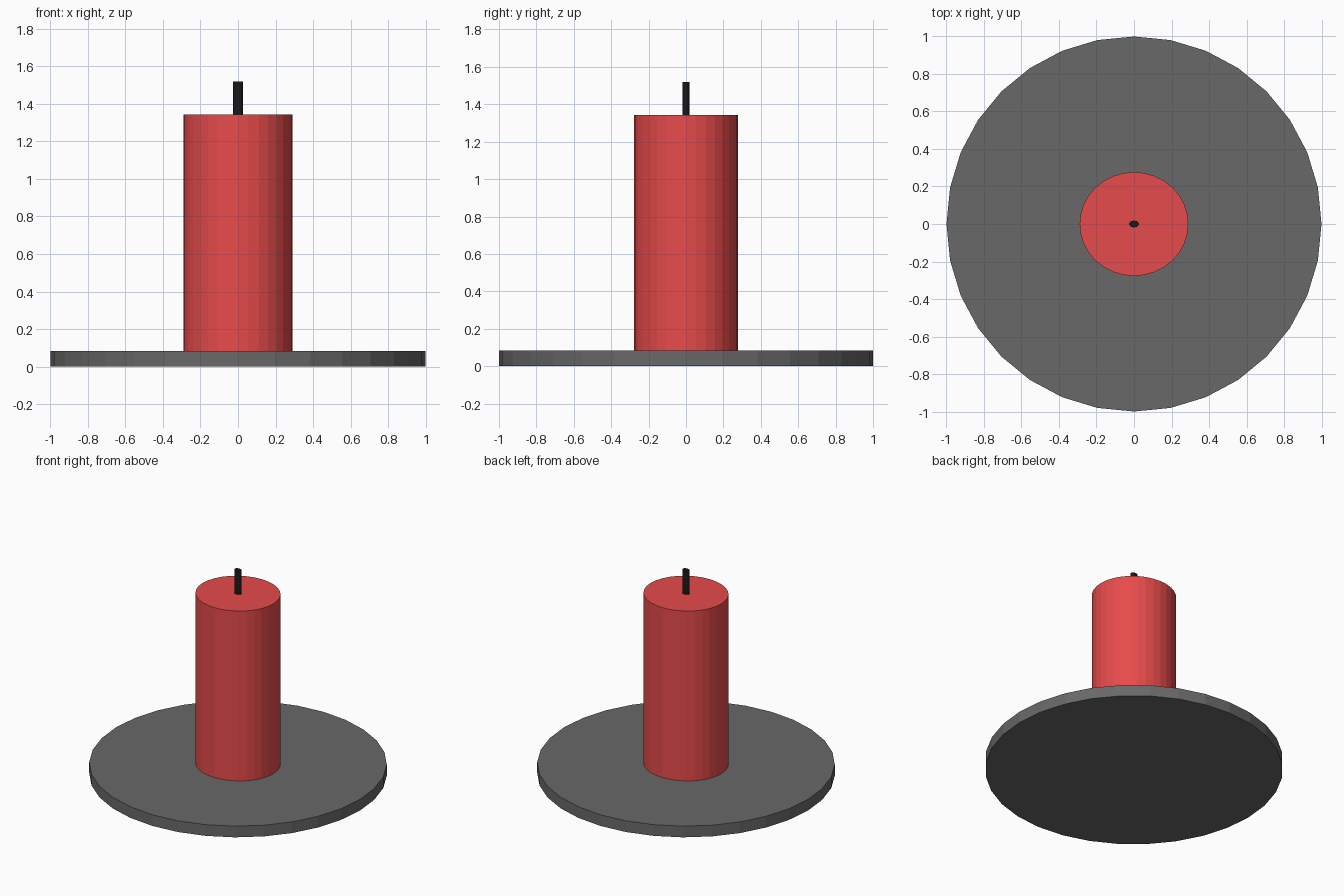
import bpy

if "Cube" in bpy.data.objects:
    bpy.data.objects.remove(bpy.data.objects["Cube"])


def material(name, rgb):
    mat = bpy.data.materials.new(name)
    mat.diffuse_color = (*rgb, 1.0)
    mat.use_nodes = True
    mat.node_tree.nodes["Principled BSDF"].inputs["Base Color"].default_value = mat.diffuse_color
    return mat


def elliptic_cylinder(name, rx, ry, z0, z1, mat, sides=32):
    """Flat-shaded capped cylinder spanning z0 to z1."""
    bpy.ops.mesh.primitive_cylinder_add(vertices=sides, radius=1, depth=1,
                                        location=(0, 0, (z0 + z1) / 2))
    obj = bpy.context.object
    obj.name = name
    obj.scale = (rx, ry, z1 - z0)
    bpy.ops.object.transform_apply(location=False, rotation=False, scale=True)
    obj.data.materials.append(mat)
    return obj


# Round base plate
elliptic_cylinder("base_plate", 1.0, 1.0, 0.0, 0.083, material("dark_grey", (0.14, 0.14, 0.14)))

# Wax body, slightly oval
elliptic_cylinder("candle_body", 0.29, 0.277, 0.083, 1.343, material("red_wax", (0.8, 0.07, 0.07)))

# Thin oval wick
elliptic_cylinder("wick", 0.026, 0.018, 1.343, 1.52, material("black_wick", (0.01, 0.01, 0.01)))
